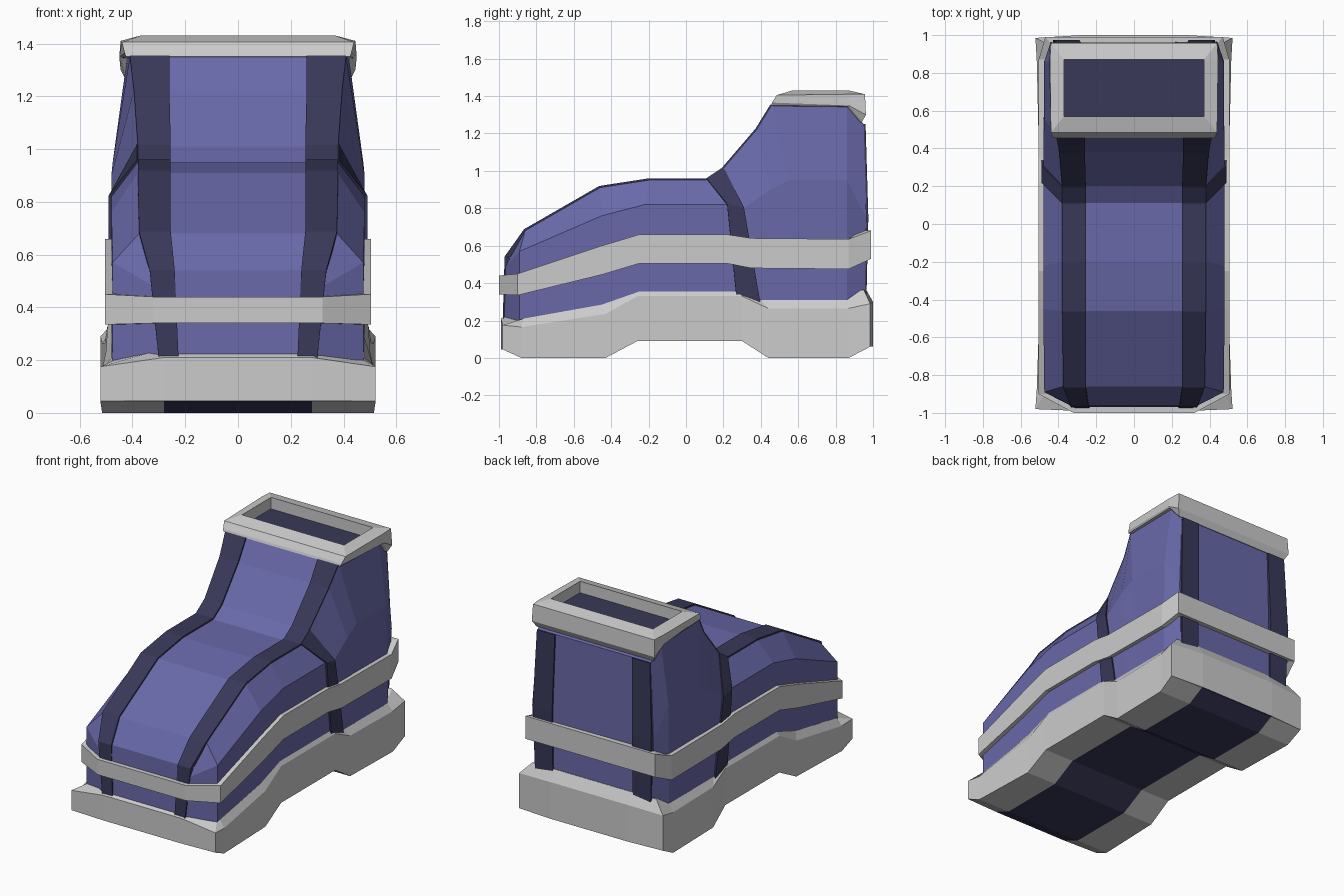
import bpy, bmesh
from mathutils import Vector

if "Cube" in bpy.data.objects:
    bpy.data.objects.remove(bpy.data.objects["Cube"])

BLUE = (0.14, 0.14, 0.40, 1)
NAVY = (0.04, 0.04, 0.10, 1)
mats = {}


def loft(name, rings, wrap=True, caps=False, color=None, mirror=False):
    """Skin a list of equal-length rings with flat quads."""
    bm = bmesh.new()
    vs = [[bm.verts.new(p) for p in r] for r in rings]
    n = len(rings[0])
    for a, b in zip(vs, vs[1:]):
        for i in range(n if wrap else n - 1):
            j = (i + 1) % n
            bm.faces.new((a[i], a[j], b[j], b[i]))
    if caps:
        bm.faces.new(vs[0])
        bm.faces.new(vs[-1])
    bmesh.ops.remove_doubles(bm, verts=bm.verts[:], dist=0.0005)
    bmesh.ops.dissolve_degenerate(bm, edges=bm.edges[:], dist=0.0005)
    bmesh.ops.recalc_face_normals(bm, faces=bm.faces[:])
    me = bpy.data.meshes.new(name)
    bm.to_mesh(me)
    bm.free()
    ob = bpy.data.objects.new(name, me)
    bpy.context.collection.objects.link(ob)
    if color:
        if color not in mats:
            mats[color] = bpy.data.materials.new("navy" if color == NAVY else "blue")
            mats[color].diffuse_color = color
        me.materials.append(mats[color])
    if mirror:
        ob.modifiers.new("mirror", 'MIRROR').use_mirror_merge = False
    return ob


def both(half):
    """Close a right-hand half outline with its mirror image."""
    return list(half) + [(-x, y, z) for x, y, z in reversed(half)]


def ribbon(name, path, h=0.01):
    """Raised strip along (x_in, x_out, y, z) points, mirrored in x."""
    rings = []
    for i, (xi, xo, y, z) in enumerate(path):
        a, b = path[max(i - 1, 0)], path[min(i + 1, len(path) - 1)]
        n = Vector((-(b[3] - a[3]), b[2] - a[2])).normalized()
        hi, lo = Vector((y, z)) + n * h, Vector((y, z)) - n * 0.02
        rings.append([(xi, *hi), (xo, *hi), (xo, *lo), (xi, *lo)])
    loft(name, rings, caps=True, color=NAVY, mirror=True)


# Sole: outer x, y, bottom z, outer top z, then inner top x, y, z
sole = [
    (.28, -.99, .045, .21, .31, -.95, .235),
    (.522, -.98, .045, .175, .47, -.89, .20),
    (.515, -.88, 0, .165, .48, -.87, .21),
    (.50, -.43, 0, .235, .48, -.45, .285),
    (.495, -.26, .09, .33, .48, -.25, .355),
    (.495, .30, .09, .33, .48, .27, .355),
    (.505, .44, 0, .265, .48, .40, .31),
    (.515, .87, 0, .265, .48, .86, .31),
    (.522, .985, .06, .29, .45, .95, .365),
    (.28, 1.0, .06, .30, .28, .96, .37),
]
loft("sole", [
    both([(.28, s[1], s[2]) for s in sole]),
    both([(s[0], s[1], s[2]) for s in sole]),
    both([(s[0], s[1], s[3]) for s in sole]),
    both([s[4:] for s in sole]),
    both([(s[4] - .06, s[5] * .92, s[6] - .01) for s in sole]),
])
# Dark centre of the sole underside
loft("sole_tread", [[(-.28, s[1], s[2]), (.28, s[1], s[2])] for s in sole],
     wrap=False, color=NAVY)

# Upper: stations fanning from toe to heel (bottom, side, shoulder points)
upper = [
    [(.30, -.97, .18), (.32, -.97, .48), (.335, -.96, .54)],
    [(.475, -.89, .16), (.475, -.89, .57), (.375, -.86, .68)],
    [(.48, -.45, .25), (.48, -.45, .76), (.38, -.46, .91)],
    [(.48, -.24, .32), (.48, -.22, .82), (.38, -.20, .95)],
    [(.48, .27, .32), (.48, .22, .82), (.38, .11, .95)],
    [(.48, .40, .28), (.48, .31, .80), (.38, .20, 1.01)],
    [(.48, .50, .28), (.48, .45, .90), (.395, .38, 1.22)],
    [(.48, .60, .28), (.475, .55, .95), (.41, .46, 1.35)],
    [(.48, .86, .28), (.475, .86, .95), (.42, .86, 1.35)],
    [(.42, .955, .33), (.44, .965, .75), (.41, .95, 1.25)],
]
loft("upper", [both(s) for s in upper], wrap=False, caps=True, color=BLUE)

# Long strips over the toe and instep, and down the heel
ribbon("front_strip", [
    (.225, .30, -.97, .20), (.24, .335, -.96, .54), (.255, .375, -.86, .68),
    (.255, .38, -.46, .91), (.255, .38, -.20, .95), (.255, .38, .11, .95),
    (.255, .38, .20, 1.01), (.26, .395, .38, 1.22), (.26, .41, .46, 1.35)])
ribbon("heel_strip", [
    (.28, .41, .95, 1.25), (.29, .43, .965, .75), (.29, .42, .955, .33)])

# Ankle straps between the two ankle stations
rings = []
for k, (dx, dz) in enumerate([(.01, 0), (.01, .004), (.002, .01)]):
    a, b = Vector(upper[4][k]), Vector(upper[5][k])
    out = Vector((dx, 0, dz))
    inn = Vector((-.03, 0, -.02))
    rings.append([a + out, b + out, b + inn, a + inn])
loft("ankle_strap", rings, caps=True, color=NAVY, mirror=True)

# Grey band around the upper: x, y, low z, high z
band = [
    (.32, -1.0, .34, .44), (.505, -.90, .335, .45), (.505, -.45, .445, .60),
    (.505, -.25, .505, .66), (.505, .22, .505, .66), (.505, .35, .48, .64),
    (.505, .87, .475, .635), (.47, .99, .53, .68)]


def inset(x, y, z):
    return (x - .05, max(-.93, min(.93, y)), z)


lo = [(x, y, a) for x, y, a, b in band]
hi = [(x, y, b) for x, y, a, b in band]
lo_in, hi_in = [inset(*p) for p in lo], [inset(*p) for p in hi]
loft("side_band", [both(r) for r in (lo_in, lo, hi, hi_in, lo_in)])

# Collar ring: front corner, rear side, rear corner for each level
collar = [
    [(.38, .52, 1.34), (.40, .85, 1.34), (.38, .90, 1.26)],
    [(.425, .455, 1.35), (.44, .87, 1.345), (.425, .94, 1.26)],
    [(.43, .46, 1.365), (.45, .87, 1.35), (.445, .962, 1.30)],
    [(.44, .485, 1.405), (.445, .87, 1.41), (.44, .957, 1.41)],
    [(.37, .57, 1.43), (.37, .86, 1.43), (.37, .87, 1.43)],
    [(.37, .57, 1.345), (.37, .86, 1.345), (.37, .87, 1.345)],
]
loft("collar", [both(r) for r in collar])
loft("collar_lining", [[(-.38, y, 1.355), (.38, y, 1.355)] for y in (.56, .88)],
     wrap=False, color=NAVY)

for m in bpy.data.materials:
    if m.users and not m.is_grease_pencil:
        m.use_nodes = True
        m.node_tree.nodes["Principled BSDF"].inputs["Base Color"].default_value = m.diffuse_color
